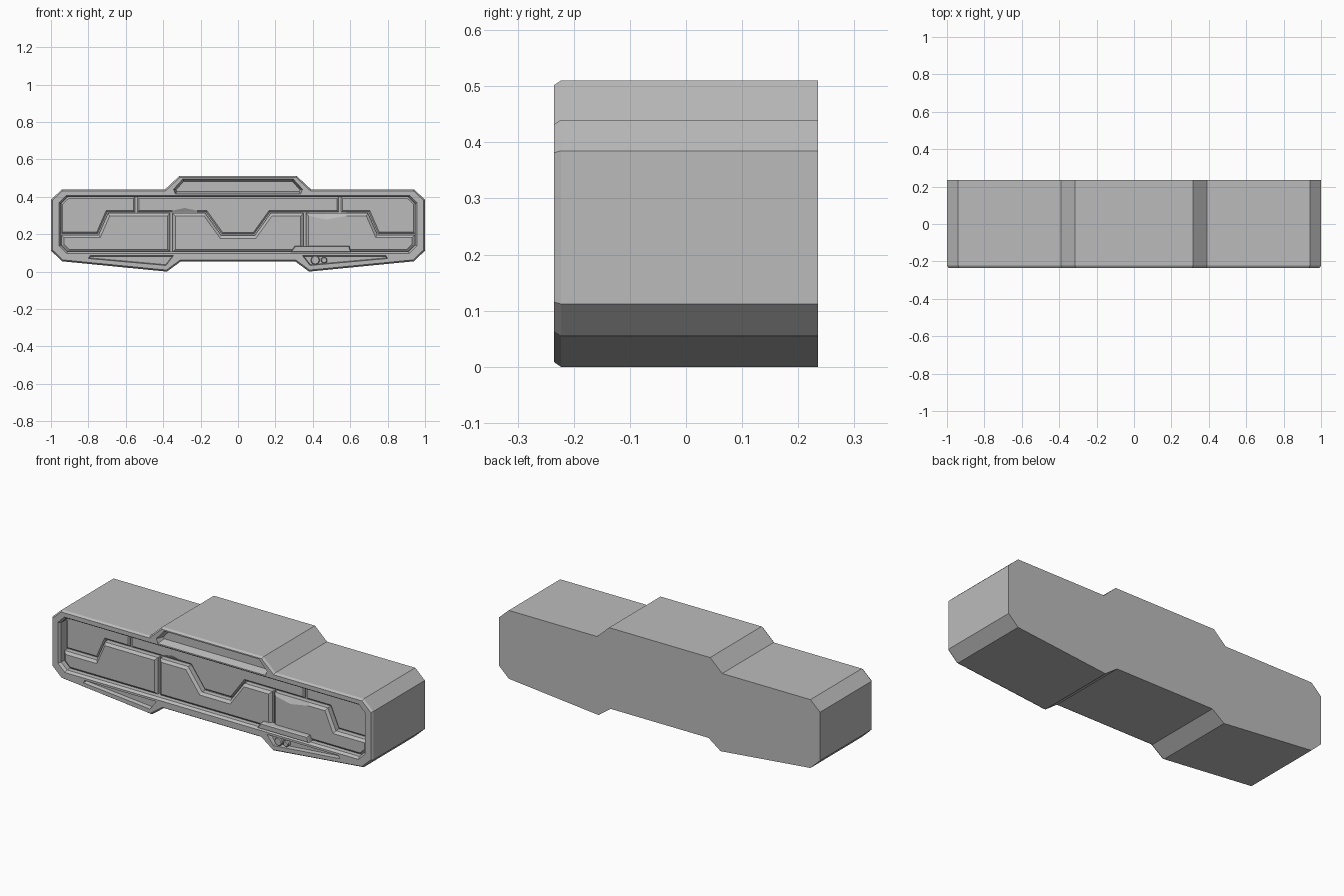
import bpy
import bmesh
import math
from mathutils import Vector

old = bpy.data.objects.get("Cube")
if old:
    bpy.data.objects.remove(old, do_unlink=True)

GREY = (0.5, 0.5, 0.5, 1)
grey = bpy.data.materials.new("grey_metal")
grey.use_nodes = True
grey.diffuse_color = GREY
grey.node_tree.nodes["Principled BSDF"].inputs["Base Color"].default_value = GREY

FRONT, BACK = -0.235, 0.235
FLOOR = -0.165


def inset(outline, amount):
    """Shrink a counter-clockwise outline with mitred corners."""
    result = []
    for i, point in enumerate(outline):
        p, before, after = Vector(point), Vector(outline[i - 1]), Vector(outline[(i + 1) % len(outline)])
        a, b = (p - before).normalized(), (after - p).normalized()
        na, nb = Vector((-a.y, a.x)), Vector((-b.y, b.x))
        result.append(p + (na + nb) * amount / (1 + na.dot(nb)))
    return result


def loft(name, outline, layers, dips=()):
    """Stack an x-z outline along y; layers are (y, inset), front first.
    Dips move the front edge at a given x by a given height."""
    bm = bmesh.new()
    loops = []
    for level, (y, amount) in enumerate(layers):
        loop = []
        for (x0, z0), p in zip(outline, inset(outline, amount)):
            shift = sum(dz for x, z, dz in dips if level == 0 and (x, z) == (x0, z0))
            loop.append(bm.verts.new((p.x, y, p.y + shift)))
        loops.append(loop)
    bm.faces.new(loops[0])
    bm.faces.new(loops[-1][::-1])
    for near, far in zip(loops, loops[1:]):
        for i in range(len(near)):
            bm.faces.new((near[i - 1], near[i], far[i], far[i - 1]))
    bmesh.ops.recalc_face_normals(bm, faces=bm.faces)
    mesh = bpy.data.meshes.new(name)
    bm.to_mesh(mesh)
    bm.free()
    mesh.materials.append(grey)
    obj = bpy.data.objects.new(name, mesh)
    bpy.context.collection.objects.link(obj)
    return obj


def carve(target, outline, layers):
    """Cut a tapered recess and discard the cutter."""
    cutter = loft("cutter", outline, layers)
    cutter.hide_render = True
    mod = target.modifiers.new("recess", "BOOLEAN")
    mod.operation, mod.solver, mod.object = "DIFFERENCE", "EXACT", cutter
    bpy.context.view_layer.objects.active = target
    bpy.ops.object.modifier_apply(modifier=mod.name)
    bpy.data.objects.remove(cutter, do_unlink=True)


def mirrored(half):
    """Complete a counter-clockwise right half, bottom to top."""
    return half + [(-x, z) for x, z in reversed(half)]


def flip(outline):
    return [(-x, z) for x, z in reversed(outline)]


# Housing with a chamfered front rim
housing = loft("housing", mirrored([
    (0.305, 0.055), (0.38, 0), (0.94, 0.055), (1, 0.112), (1, 0.385),
    (0.94, 0.44), (0.39, 0.44), (0.315, 0.51)]),
    [(FRONT, 0.008), (FRONT + 0.012, 0), (BACK, 0)])

# Main recess with a bevelled lip
carve(housing, mirrored([
    (0.915, 0.097), (0.957, 0.137), (0.957, 0.368), (0.918, 0.408)]),
    [(FRONT - 0.02, 0), (FRONT, 0), (FRONT + 0.014, 0.01), (FLOOR, 0.01)])

# Slot in the raised top
carve(housing, mirrored([(0.335, 0.415), (0.345, 0.44), (0.295, 0.495)]),
      [(FRONT - 0.02, 0), (FRONT, 0), (FRONT + 0.045, 0.012)])

# Recesses in the two lower pods
pod = [(0.385, 0.033), (0.8, 0.07), (0.79, 0.085), (0.345, 0.085)]
for outline in (pod, flip(pod)):
    carve(housing, outline,
          [(FRONT - 0.02, 0), (FRONT, 0), (FRONT + 0.022, 0.004)])

# Lower stepped panels, split by vertical seams
side_panel = [(0.91, 0.105), (0.945, 0.14), (0.945, 0.197), (0.745, 0.197), (0.695, 0.312)]
lower_layers = [(-0.205, 0.014), (-0.193, 0), (FLOOR + 0.005, 0)]
loft("lower_panel_right", flip([(0.363, 0.105)] + side_panel + [(0.363, 0.312)]),
     lower_layers)
loft("lower_panel_left", [(0.363, 0.105)] + side_panel + [
    (0.58, 0.312), (0.47, 0.312), (0.38, 0.312), (0.363, 0.312)],
    lower_layers, dips=[(0.47, 0.312, -0.02)])
loft("lower_panel_middle", mirrored([
    (0.349, 0.105), (0.349, 0.312), (0.175, 0.312), (0.088, 0.192)]),
    lower_layers)

# Upper panels behind, following the same steps
upper_layers = [(-0.18, 0.008), (-0.172, 0), (FLOOR + 0.005, 0)]
upper_side = [(0.552, 0.318), (0.7, 0.318), (0.75, 0.203), (0.945, 0.203),
              (0.945, 0.365), (0.91, 0.398), (0.552, 0.398)]
loft("upper_panel_left", upper_side, upper_layers)
loft("upper_panel_right", flip(upper_side), upper_layers)
loft("upper_panel_middle", [
    (-0.538, 0.318), (-0.35, 0.318), (-0.285, 0.318), (-0.22, 0.318),
    (-0.17, 0.318), (-0.085, 0.2), (0.085, 0.2), (0.17, 0.318),
    (0.538, 0.318), (0.538, 0.398), (-0.538, 0.398)],
    upper_layers, dips=[(-0.285, 0.318, 0.014)])

# Small plate over the left pod
loft("pod_plate", [(0.28, 0.104), (0.605, 0.104), (0.595, 0.138), (0.305, 0.138)],
     [(FRONT, 0.004), (FRONT + 0.008, 0), (-0.19, 0)])

# Round bolts in the left pod
for name, x, radius in (("large_bolt", 0.413, 0.024), ("small_bolt", 0.46, 0.017)):
    ring = [(x + radius * math.cos(i * math.tau / 12),
             0.061 + radius * math.sin(i * math.tau / 12)) for i in range(12)]
    loft(name, ring, [(FRONT, 0.004), (FRONT + 0.005, 0), (FRONT + 0.03, 0)])
